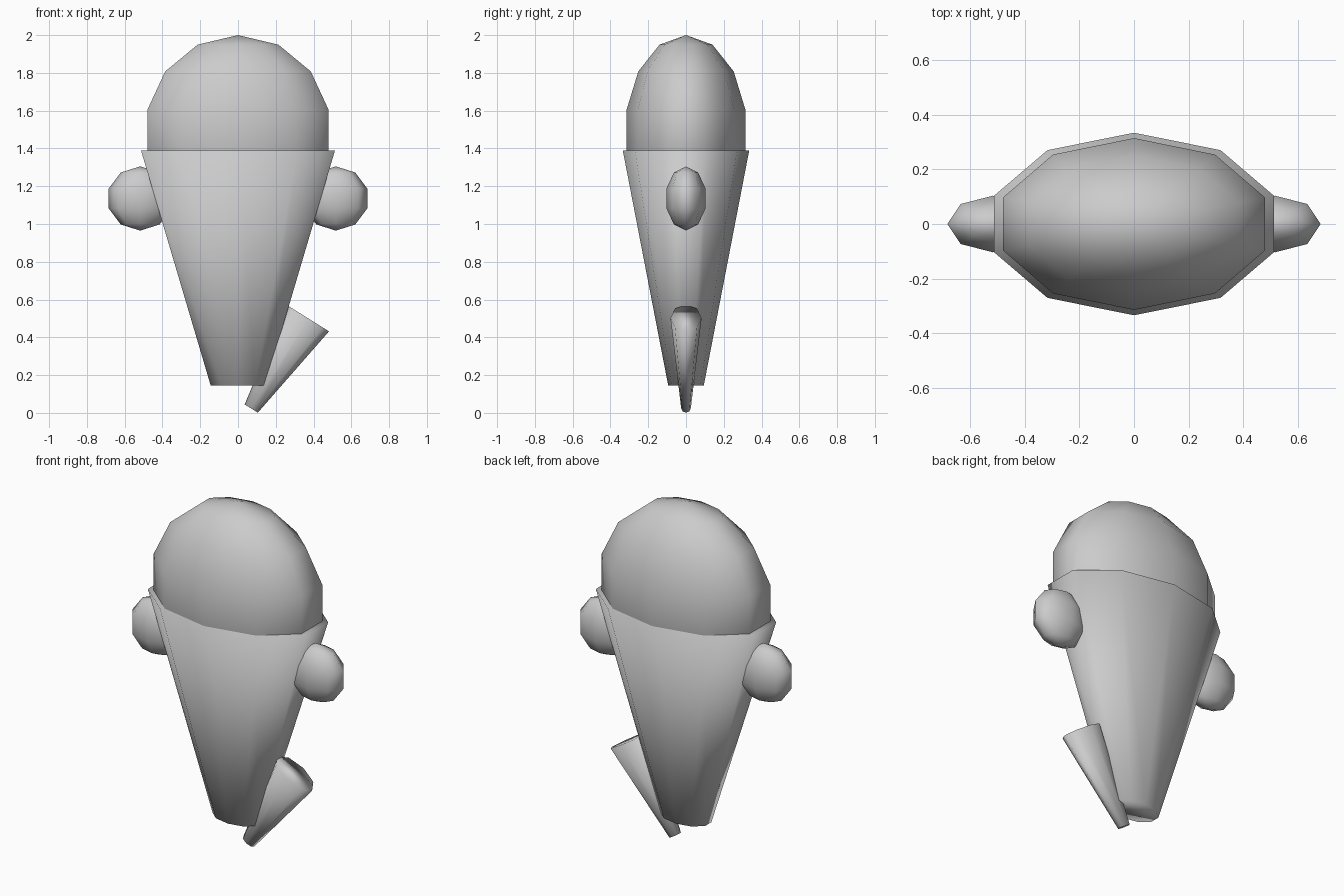
import bpy
import math

if "Cube" in bpy.data.objects:
    bpy.data.objects.remove(bpy.data.objects["Cube"])

FLAT = 0.62  # the whole model is squashed front to back


def finish(obj, name, scale):
    obj.name = name
    obj.scale = scale
    bpy.ops.object.shade_smooth()
    return obj


def ball(name, loc, radii, segments, rings):
    bpy.ops.mesh.primitive_uv_sphere_add(
        segments=segments, ring_count=rings, radius=1, location=loc)
    return finish(bpy.context.object, name, radii)


def taper(name, bottom, top, r_bottom, r_top, sides):
    """Capped cone between two points in the xz plane."""
    dx, dz = top[0] - bottom[0], top[1] - bottom[1]
    centre = ((bottom[0] + top[0]) / 2, 0, (bottom[1] + top[1]) / 2)
    bpy.ops.mesh.primitive_cone_add(
        vertices=sides, radius1=r_bottom, radius2=r_top,
        depth=math.hypot(dx, dz), location=centre,
        rotation=(0, math.atan2(dx, dz), 0))
    return finish(bpy.context.object, name, (1, FLAT, 1))


# Body: ten-sided cone, wide end up
taper("body", (0, 0.145), (0, 1.39), 0.152, 0.54, 10)

# Domed head sunk into the body
ball("head", (0, 0, 1.49), (0.507, 0.323, 0.51), 10, 7).scale.x = 0.518

# Round knobs on both sides
for side, label in ((-1, "left"), (1, "right")):
    ball(label + "_knob", (side * 0.518, 0, 1.135), (0.175, 0.109, 0.17), 8, 5)

# Small leaning cone at the foot, on one side only
taper("side_spike", (0.07, 0.023), (0.369, 0.502), 0.041, 0.133, 8)
